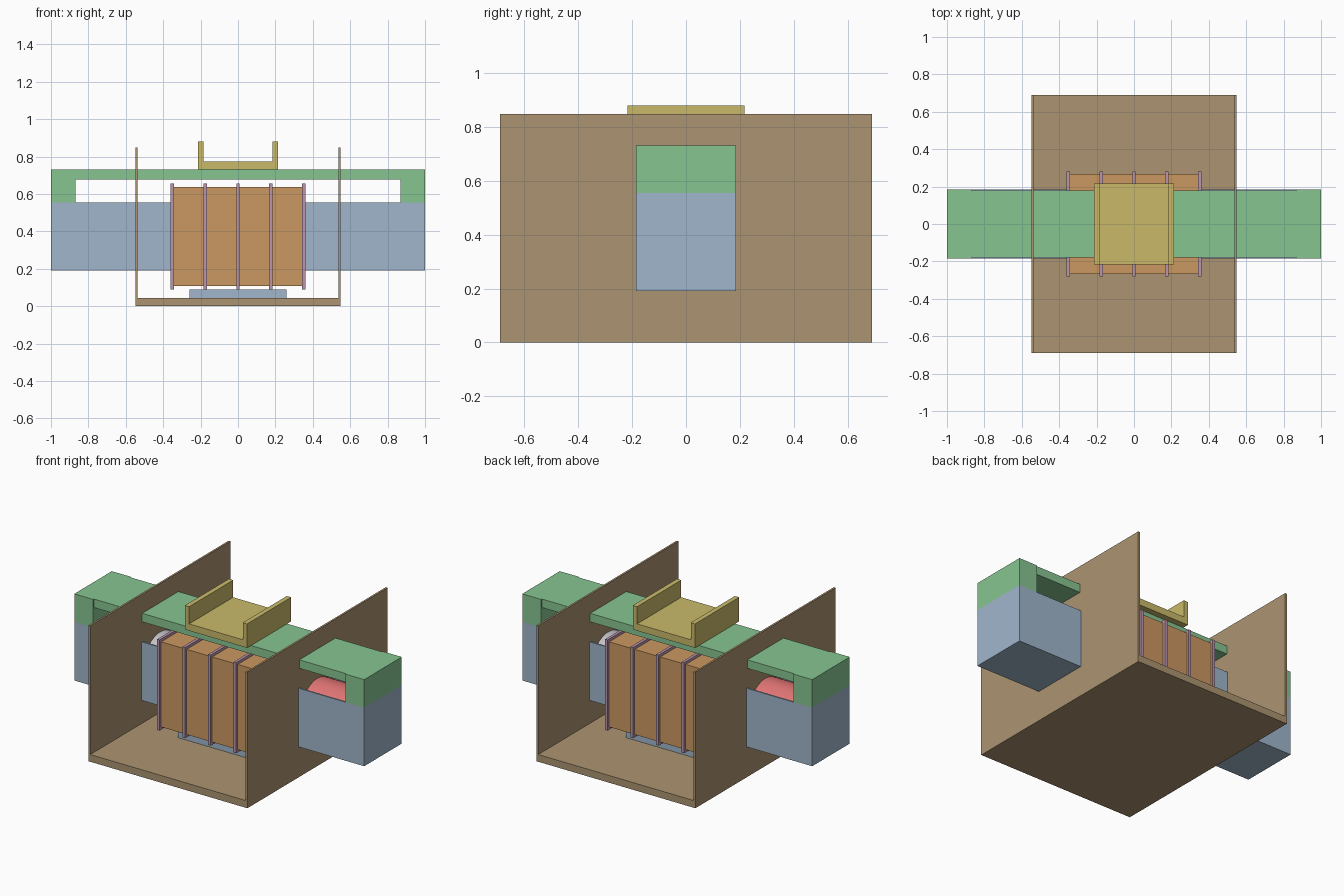
import bpy, bmesh, math
from mathutils import Vector

if "Cube" in bpy.data.objects:
    bpy.data.objects.remove(bpy.data.objects["Cube"])


def material(name, r, g, b):
    """Flat colour given as 0-255 display values, stored linear."""
    lin = [((c / 255 + 0.055) / 1.055) ** 2.4 for c in (r, g, b)]
    m = bpy.data.materials.new(name)
    m.diffuse_color = (*lin, 1)
    m.use_nodes = True
    m.node_tree.nodes["Principled BSDF"].inputs["Base Color"].default_value = m.diffuse_color
    return m


BROWN = material("brown", 172, 148, 113)
GREEN = material("green", 135, 197, 145)
BLUE = material("steel_blue", 160, 182, 203)
ORANGE = material("copper_orange", 203, 152, 97)
MAUVE = material("mauve", 188, 150, 172)
YELLOW = material("yellow", 202, 186, 106)
RED = material("red", 224, 116, 116)
GREY = material("light_grey", 195, 195, 200)


def finish(name, bm, mat):
    bmesh.ops.recalc_face_normals(bm, faces=bm.faces)
    mesh = bpy.data.meshes.new(name)
    bm.to_mesh(mesh)
    bm.free()
    mesh.materials.append(mat)
    ob = bpy.data.objects.new(name, mesh)
    bpy.context.collection.objects.link(ob)
    return ob


def box(name, mat, x, y, z):
    """Box from (min, max) ranges."""
    bm = bmesh.new()
    bmesh.ops.create_cube(bm, size=1)
    for v in bm.verts:
        v.co = [r[0] if c < 0 else r[1] for c, r in zip(v.co, (x, y, z))]
    return finish(name, bm, mat)


def channel(name, mat, half_width, wall, z0, floor_z, z1, half_length, axis):
    """Upward-opening U profile extruded along the x or y axis."""
    w, i = half_width, half_width - wall
    profile = [(-w, z0), (w, z0), (w, z1), (i, z1),
               (i, floor_z), (-i, floor_z), (-i, z1), (-w, z1)]
    bm = bmesh.new()
    if axis == "y":
        verts = [bm.verts.new((u, -half_length, z)) for u, z in profile]
        step = Vector((0, 2 * half_length, 0))
    else:
        verts = [bm.verts.new((-half_length, u, z)) for u, z in profile]
        step = Vector((2 * half_length, 0, 0))
    face = bm.faces.new(verts)
    ext = bmesh.ops.extrude_face_region(bm, geom=[face], use_keep_orig=True)
    moved = [g for g in ext["geom"] if isinstance(g, bmesh.types.BMVert)]
    bmesh.ops.translate(bm, verts=moved, vec=step)
    return finish(name, bm, mat)


def rod(name, mat, x0, x1, radius, z):
    """Smooth cylinder along x."""
    bpy.ops.mesh.primitive_cylinder_add(
        vertices=48, radius=radius, depth=x1 - x0,
        location=((x0 + x1) / 2, 0, z), rotation=(0, math.pi / 2, 0))
    ob = bpy.context.object
    ob.name = name
    ob.data.materials.append(mat)
    bpy.ops.object.shade_smooth_by_angle()


# Outer tray with two tall side walls, and the pad on its floor
channel("tray", BROWN, 0.548, 0.012, 0, 0.045, 0.848, 0.69, "y")
box("floor_pad", BLUE, (-0.26, 0.26), (-0.22, 0.22), (0.045, 0.09))

# Long trough running through the tray walls
channel("trough", BLUE, 0.185, 0.01, 0.19, 0.2, 0.555, 1.0, "x")

# Cylinders lying in the trough
rod("inner_cylinder", GREY, -0.545, 0.545, 0.173, 0.374)
for side, sx in (("left", -1), ("right", 1)):
    def span(a, b):
        return tuple(sorted((sx * a, sx * b)))

    rod(f"outer_cylinder_{side}", RED, *span(0.545, 0.87), 0.173, 0.374)
    # Trough end plate, plug behind it, and the block closing it on top
    box(f"end_plate_{side}", BLUE, span(0.99, 1.0), (-0.175, 0.175), (0.2, 0.555))
    box(f"end_plug_{side}", GREEN, span(0.87, 0.99), (-0.175, 0.175), (0.2, 0.555))
    box(f"end_block_{side}", GREEN, span(0.87, 1.0), (-0.185, 0.185), (0.555, 0.73))

# Bridge bar over the trough, with the cradle on top
box("bridge_bar", GREEN, (-0.87, 0.87), (-0.178, 0.178), (0.677, 0.73))
channel("cradle", YELLOW, 0.215, 0.03, 0.73, 0.773, 0.88, 0.217, "y")

# Four coil sections separated by five flanges
PITCH = 0.176
for i in range(5):
    x = (i - 2) * PITCH
    box(f"flange_{i + 1}", MAUVE, (x - 0.009, x + 0.009), (-0.282, 0.282), (0.09, 0.655))
    if i < 4:
        box(f"coil_{i + 1}", ORANGE, (x + 0.009, x + PITCH - 0.009),
            (-0.267, 0.267), (0.107, 0.638))
